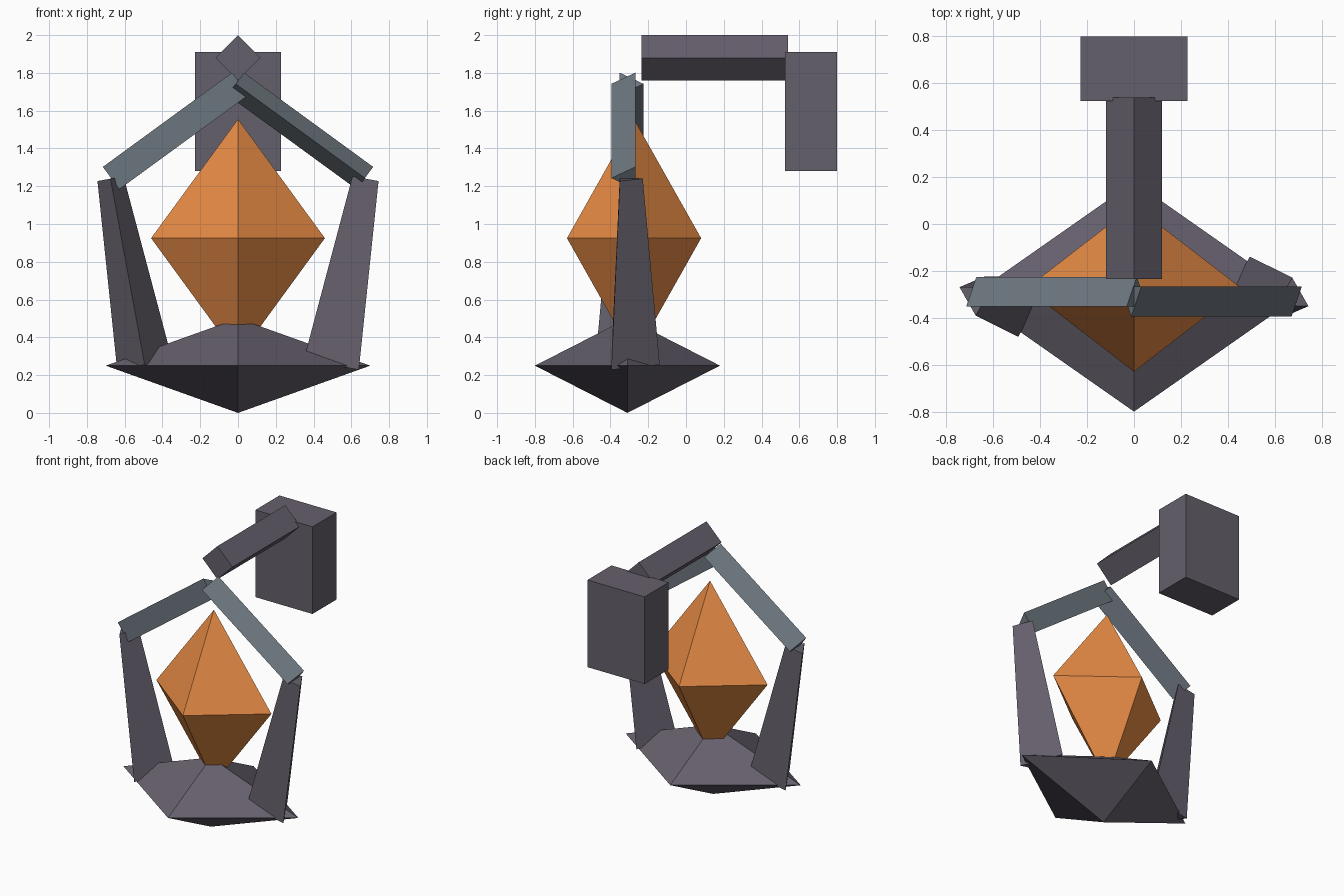
import bpy, bmesh
from mathutils import Matrix, Vector

if "Cube" in bpy.data.objects:
    bpy.data.objects.remove(bpy.data.objects["Cube"])

def material(name, color):
    m = bpy.data.materials.new(name)
    m.diffuse_color = (*color, 1)
    m.use_nodes = True
    m.node_tree.nodes["Principled BSDF"].inputs["Base Color"].default_value = m.diffuse_color
    return m

IRON = material("dark_iron", (0.13, 0.115, 0.15))
STEEL = material("blue_steel", (0.15, 0.18, 0.21))
AMBER = material("amber", (0.80, 0.26, 0.06))
CY = -0.31  # depth of the lantern axis

def finish(name, bm, mat):
    bmesh.ops.recalc_face_normals(bm, faces=bm.faces)
    me = bpy.data.meshes.new(name)
    bm.to_mesh(me)
    bm.free()
    me.materials.append(mat)
    ob = bpy.data.objects.new(name, me)
    bpy.context.collection.objects.link(ob)
    return ob

def strut(name, p0, p1, r0, r1, sides, corner, mat):
    """Tapered prism from p0 to p1 with one corner pointing along `corner`."""
    p0, p1 = Vector(p0), Vector(p1)
    z = (p1 - p0).normalized()
    y = Vector(corner)
    x = y.cross(z)
    rot = Matrix((x, y, z)).transposed().to_4x4()
    bm = bmesh.new()
    bmesh.ops.create_cone(bm, cap_ends=True, segments=sides, radius1=r0, radius2=r1,
                          depth=(p1 - p0).length,
                          matrix=Matrix.Translation((p0 + p1) / 2) @ rot)
    return finish(name, bm, mat)

def octahedron(name, center, rx, ry, rz, mat):
    bm = bmesh.new()
    v = [[bm.verts.new(Vector(center) + Vector(p)) for p in
          ((rx, 0, 0), (0, ry, 0), (-rx, 0, 0), (0, -ry, 0))]]
    ring = v[0]
    for s in (1, -1):
        apex = bm.verts.new(Vector(center) + Vector((0, 0, s * rz)))
        for i in range(4):
            bm.faces.new((ring[i], ring[(i + 1) % 4], apex))
    return finish(name, bm, mat)

# Lantern base and glowing crystal
octahedron("base", (0, CY, 0.25), 0.70, 0.49, 0.25, IRON)
octahedron("crystal", (0, -0.275, 0.925), 0.46, 0.355, 0.63, AMBER)

# Three-sided legs and roof bars, turned half a circle from side to side
for side, s in (("right", 1), ("left", -1)):
    strut(side + "_leg", (s * 0.494, CY, 0.255), (s * 0.675, CY, 1.24),
          0.171, 0.081, 3, (0, s, 0), IRON)
    strut(side + "_roof_bar", (s * 0.672, CY, 1.243), (s * -0.012, CY, 1.742),
          0.085, 0.085, 3, (0, -s, 0), STEEL)

# Hanging arm, a square bar on edge
strut("arm", (0, -0.235, 1.88), (0, 0.54, 1.88), 0.12, 0.12, 4, (0, 0, 1), IRON)

# Wall mount block
bm = bmesh.new()
bmesh.ops.create_cube(bm, size=1, matrix=Matrix.Translation((0, 0.6625, 1.595))
                      @ Matrix.Diagonal((0.457, 0.275, 0.63, 1)))
finish("wall_mount", bm, IRON)
